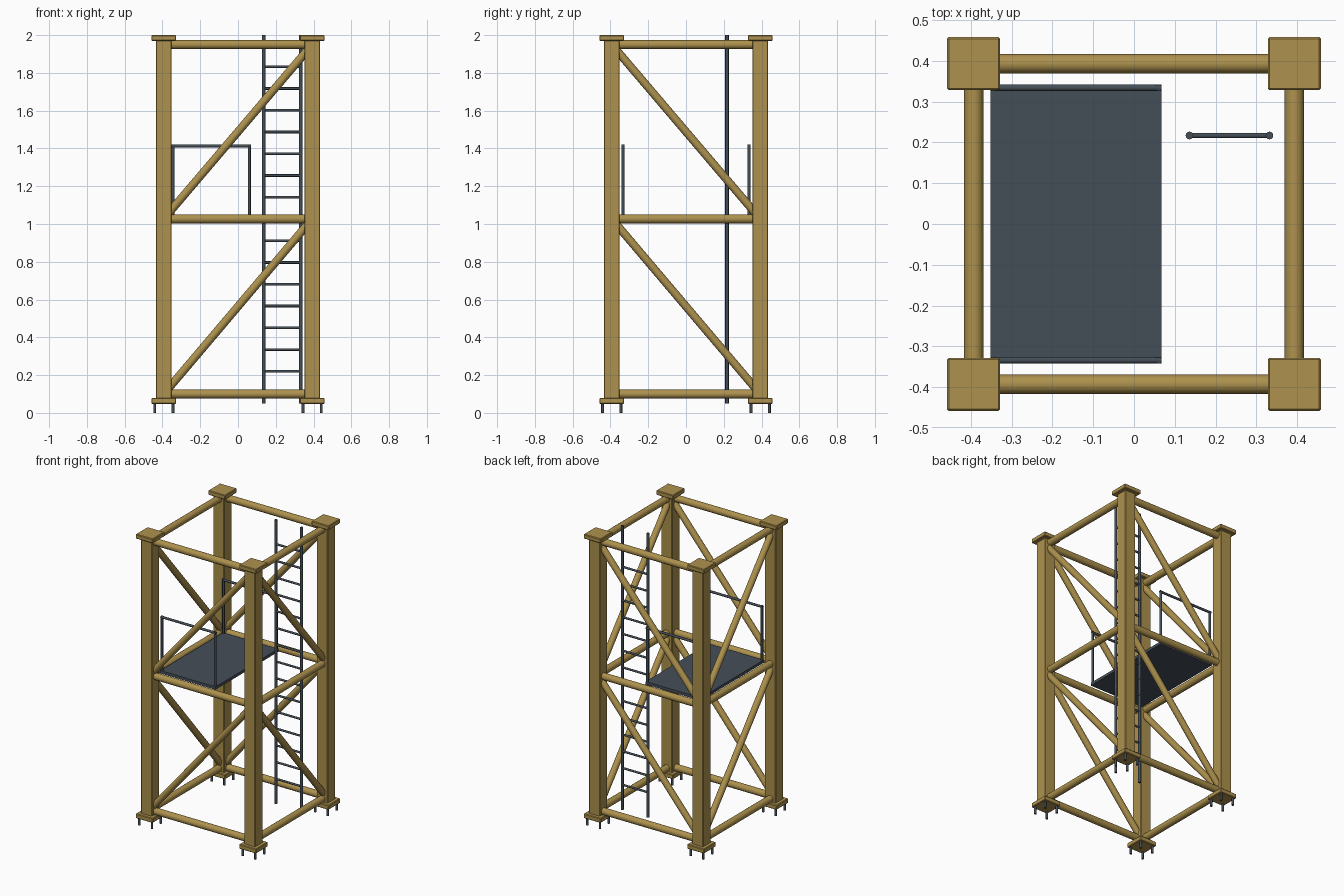
import bpy, math
from mathutils import Vector

if "Cube" in bpy.data.objects:
    bpy.data.objects.remove(bpy.data.objects["Cube"])


def material(name, rgb):
    m = bpy.data.materials.new(name)
    m.diffuse_color = (*rgb, 1)
    m.use_nodes = True
    m.node_tree.nodes["Principled BSDF"].inputs["Base Color"].default_value = m.diffuse_color
    return m


YELLOW = material("ochre paint", (0.42, 0.285, 0.075))
STEEL = material("dark steel", (0.06, 0.077, 0.095))


def box(name, lo, hi, mat, bevel=0.0):
    lo, hi = Vector(lo), Vector(hi)
    bpy.ops.mesh.primitive_cube_add(size=1, location=(lo + hi) / 2)
    ob = bpy.context.object
    ob.name = name
    ob.scale = hi - lo
    bpy.ops.object.transform_apply(location=False, rotation=False, scale=True)
    ob.data.materials.append(mat)
    if bevel:
        mod = ob.modifiers.new("bevel", 'BEVEL')
        mod.width = bevel
        mod.segments = 1
    return ob


def tube(name, a, b, r, mat, sides=16):
    a, b = Vector(a), Vector(b)
    d = b - a
    bpy.ops.mesh.primitive_cylinder_add(vertices=sides, radius=r, depth=d.length,
                                        location=(a + b) / 2)
    ob = bpy.context.object
    ob.name = name
    ob.rotation_euler = d.to_track_quat('Z', 'Y').to_euler()
    ob.data.materials.append(mat)
    bpy.ops.object.shade_smooth_by_angle(angle=math.radians(40))
    return ob


C = 0.393                      # leg centre
LEVELS = (0.10, 1.027, 1.95)   # beam heights

# legs with cap plates, base plates and anchor bolts
for sx in (-1, 1):
    for sy in (-1, 1):
        x, y = sx * C, sy * C
        box("leg", (x - .041, y - .041, .07), (x + .041, y + .041, 1.98), YELLOW, .003)
        for name, z0, z1 in (("base_plate", .048, .08), ("cap_plate", 1.969, 2.0)):
            box(name, (x - .065, y - .065, z0), (x + .065, y + .065, z1), YELLOW, .004)
        for bx in (-.048, .048):
            for by in (-.048, .048):
                tube("anchor_bolt", (x + bx, y + by, 0), (x + bx, y + by, .06), .008, STEEL, 10)

# horizontal beams and diagonal braces on all four sides
for s in (-C, C):
    for z in LEVELS:
        tube("cross_beam", (-C, s, z), (C, s, z), .0235, YELLOW)
        tube("side_beam", (s, -C, z), (s, C, z), .0235, YELLOW)
    for z0, z1 in zip(LEVELS, LEVELS[1:]):
        tube("cross_brace", (-C, s, z0), (C, s, z1), .0215, YELLOW)
        tube("side_brace", (s, C, z0), (s, -C, z1), .0215, YELLOW)

# platform with a guard rail at each end
box("platform", (-.352, -.342, 1.027), (.068, .342, 1.047), STEEL)
for y in (-.334, .334):
    for x in (-.344, .06):
        tube("rail_post", (x, y, 1.035), (x, y, 1.42), .008, STEEL, 12)
    tube("guard_rail", (-.352, y, 1.413), (.068, y, 1.413), .008, STEEL, 12)

# ladder
for x in (.136, .332):
    tube("ladder_stile", (x, .217, .05), (x, .217, 2.0), .0095, STEEL, 12)
for i in range(15):
    z = .22 + i * .1152
    tube("ladder_rung", (.136, .217, z), (.332, .217, z), .007, STEEL, 10)
